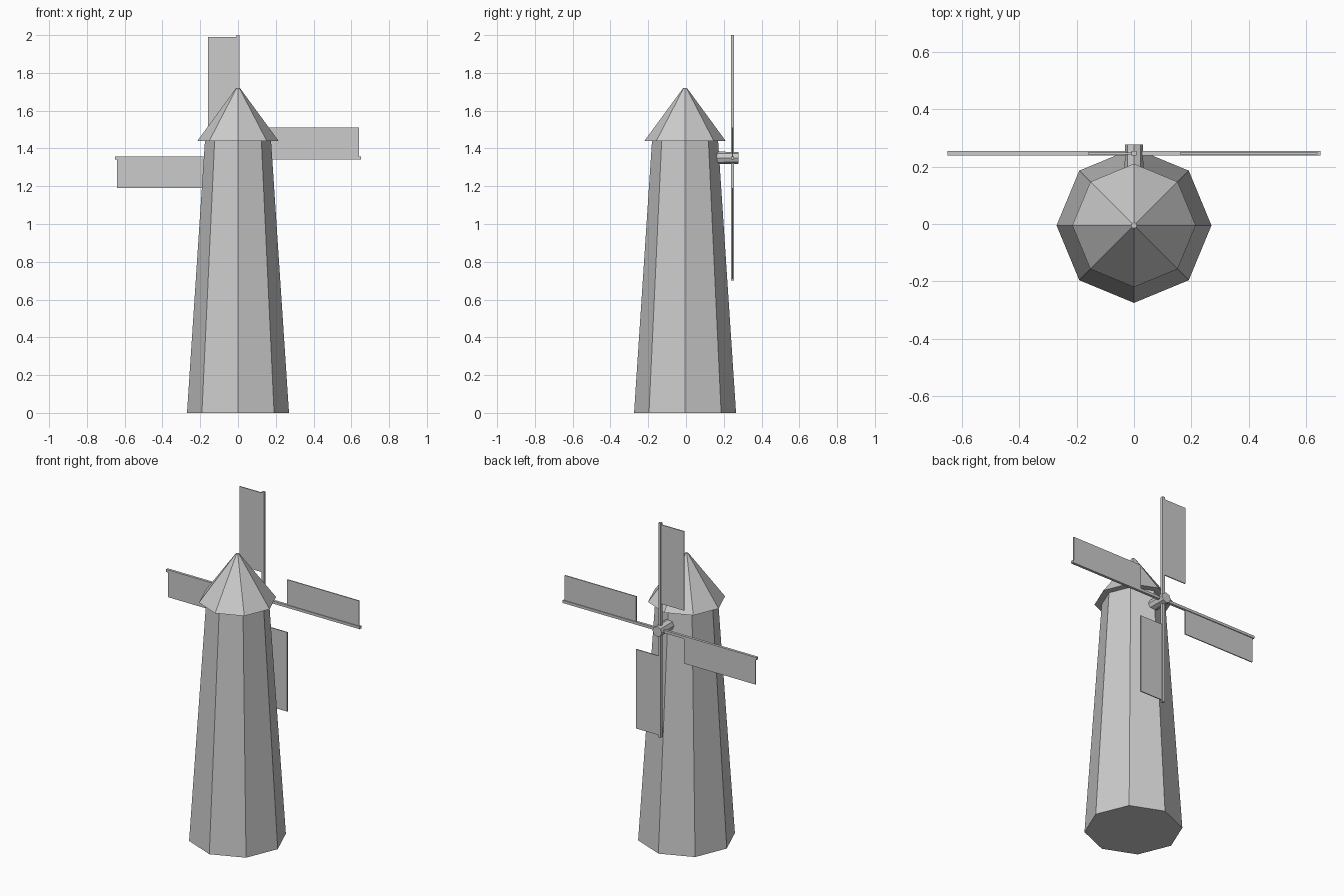
import bpy
import math
from mathutils import Matrix, Vector

cube = bpy.data.objects.get("Cube")
if cube:
    bpy.data.objects.remove(cube, do_unlink=True)

grey = bpy.data.materials.new("plain_grey")
grey.use_nodes = True
colour = (0.6, 0.6, 0.6, 1)
grey.diffuse_color = colour
grey.node_tree.nodes["Principled BSDF"].inputs["Base Color"].default_value = colour

CENTRE_Y = -0.005
HUB = Vector((0, 0.246, 1.35))


def finish(name):
    obj = bpy.context.object
    obj.name = name
    obj.data.materials.append(grey)
    return obj


def frustum(name, r1, r2, start, end):
    """Eight-sided tapered solid between two points."""
    start, end = Vector(start), Vector(end)
    axis = end - start
    bpy.ops.mesh.primitive_cone_add(
        vertices=8, radius1=r1, radius2=r2, depth=axis.length,
        location=(start + end) / 2,
        rotation=axis.to_track_quat("Z", "Y").to_euler() if axis.y else (0, 0, 0))
    return finish(name)


def arm_box(name, low, high, turn):
    """Box given by two corners relative to the hub, turned about its axis."""
    low, high = Vector(low), Vector(high)
    bpy.ops.mesh.primitive_cube_add(size=1)
    obj = finish(name)
    size = high - low
    obj.data.transform(Matrix.Translation(HUB)
                       @ Matrix.Rotation(turn, 4, "Y")
                       @ Matrix.Translation((low + high) / 2)
                       @ Matrix.Diagonal((*size, 1)))
    return obj


# Tapered tower and overhanging roof
frustum("tower", 0.27, 0.175, (0, CENTRE_Y, 0), (0, CENTRE_Y, 1.44))
frustum("roof", 0.215, 0.01, (0, CENTRE_Y, 1.44), (0, CENTRE_Y, 1.72))

# Axle sticking out of the back of the tower
frustum("axle", 0.034, 0.031, (0, 0.14, HUB.z), (0, 0.277, HUB.z))

# Four spars, each with a thin sail on one side
for i, side in enumerate(("top", "left", "bottom", "right")):
    turn = i * math.pi / 2
    arm_box(side + "_spar", (-0.008, -0.008, 0), (0.008, 0.008, 0.65), turn)
    arm_box(side + "_sail", (-0.16, -0.003, 0.16), (0, 0.003, 0.64), turn)
